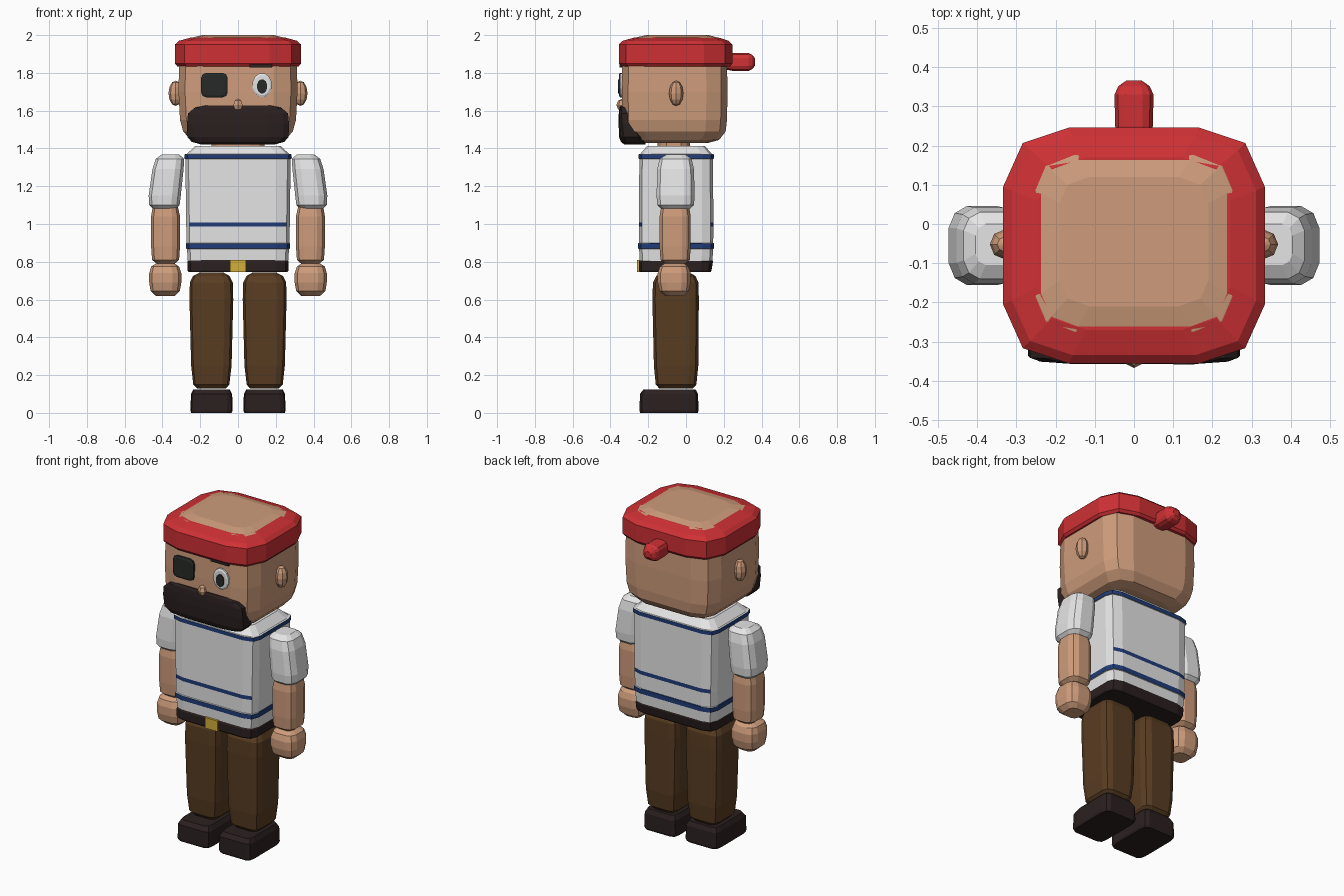
import bpy, bmesh, math


def mat(name, r, g, b):
    m = bpy.data.materials.new(name)
    m.diffuse_color = (r, g, b, 1)
    return m


SKIN = mat("skin", 0.62, 0.335, 0.20)
WHITE = mat("white", 0.78, 0.78, 0.78)
RED = mat("red", 0.62, 0.03, 0.035)
BLUE = mat("navy", 0.015, 0.045, 0.19)
BROWN = mat("trouser brown", 0.10, 0.046, 0.016)
DARK = mat("dark brown", 0.024, 0.014, 0.014)
BLACK = mat("charcoal", 0.02, 0.023, 0.021)
GOLD = mat("gold", 0.65, 0.43, 0.04)

# quarter outlines of the rounded rectangles, as fractions of the half sizes
SOFT = [(1, .45), (.82, .82), (.45, 1)]
BOXY = [(1, .6), (.89, .88), (.6, 1)]
SQUARE = [(1, .7), (.94, .92), (.74, 1)]


def outline(q):
    r = q[::-1]
    return (q + [(-x, y) for x, y in r] + [(-x, -y) for x, y in q]
            + [(x, -y) for x, y in r])


def finish(name, bm, mats):
    bmesh.ops.recalc_face_normals(bm, faces=bm.faces)
    me = bpy.data.meshes.new(name)
    bm.to_mesh(me)
    bm.free()
    for m in mats:
        me.materials.append(m)
    ob = bpy.data.objects.new(name, me)
    bpy.context.collection.objects.link(ob)
    return ob


def loft(name, rings, q, *mats, axis='z', rule=None):
    """Skin rings of (height, a_min, a_max, b_min, b_max)."""
    bm = bmesh.new()
    loops = []
    for h, a0, a1, b0, b1 in rings:
        pts = [((a0 + a1) / 2 + u * (a1 - a0) / 2, (b0 + b1) / 2 + v * (b1 - b0) / 2)
               for u, v in outline(q)]
        loops.append([bm.verts.new((a, b, h) if axis == 'z' else (a, h, b)) for a, b in pts])
    n = len(loops[0])
    for lo, hi in zip(loops, loops[1:]):
        for i in range(n):
            bm.faces.new((lo[i], lo[(i + 1) % n], hi[(i + 1) % n], hi[i]))
    bm.faces.new(loops[0])
    bm.faces.new(loops[-1])
    bmesh.ops.recalc_face_normals(bm, faces=bm.faces)
    if rule:
        for f in bm.faces:
            f.material_index = rule(f)
    return finish(name, bm, mats)


def ball(name, loc, size, m, seg=8, rings=6):
    bm = bmesh.new()
    bmesh.ops.create_uvsphere(bm, u_segments=seg, v_segments=rings, radius=1)
    bmesh.ops.scale(bm, vec=size, verts=bm.verts)
    bmesh.ops.translate(bm, vec=loc, verts=bm.verts)
    return finish(name, bm, [m])


def box(name, x, y, z, m):
    bm = bmesh.new()
    bmesh.ops.create_cube(bm, size=1)
    for v in bm.verts:
        v.co = [r[0] if c < 0 else r[1] for c, r in zip(v.co, (x, y, z))]
    return finish(name, bm, [m])


# head and neck
loft("head", [(1.43, -.19, .19, -.24, .12), (1.445, -.25, .25, -.295, .175),
              (1.49, -.29, .29, -.33, .21), (1.55, -.307, .307, -.338, .217),
              (1.70, -.315, .315, -.34, .22), (1.95, -.31, .31, -.335, .215),
              (1.985, -.25, .25, -.275, .175), (2.0, -.19, .19, -.21, .12)], BOXY, SKIN)
loft("neck", [(1.38, -.14, .14, -.15, .02), (1.46, -.14, .14, -.15, .02)], SOFT, SKIN)

# headscarf band and its knot
loft("headscarf", [(1.835, -.322, .322, -.345, .235), (1.85, -.334, .334, -.356, .246),
                   (1.95, -.334, .334, -.356, .246), (1.97, -.312, .312, -.335, .225),
                   (1.988, -.246, .246, -.27, .17)],
     [(1, .5), (.85, .87), (.5, 1)], RED)
loft("scarf_knot", [(.2, -.04, .04, 1.82, 1.895), (.25, -.048, .048, 1.81, 1.905),
                    (.33, -.05, .05, 1.81, 1.905), (.352, -.04, .04, 1.82, 1.895),
                    (.366, -.02, .02, 1.84, 1.875)], SOFT, RED, axis='y')

# face
loft("eye_patch", [(-.355, -.185, -.065, 1.68, 1.79), (-.35, -.195, -.055, 1.67, 1.8),
                   (-.335, -.195, -.055, 1.67, 1.8)], BOXY, BLACK, axis='y')
ROUND = [(math.cos(a), math.sin(a)) for a in (math.pi / 12, math.pi / 4, 5 * math.pi / 12)]
loft("eye_white", [(-.353, .085, .17, 1.682, 1.788), (-.348, .075, .18, 1.67, 1.8),
                   (-.32, .075, .18, 1.67, 1.8)], ROUND, WHITE, axis='y')
loft("pupil", [(-.359, .1, .155, 1.69, 1.767), (-.35, .1, .155, 1.69, 1.767)],
     ROUND, BLACK, axis='y')
box("eyebrow", (.06, .18), (-.352, -.33), (1.828, 1.848), DARK)
ball("nose", (0, -.342, 1.63), (.028, .026, .032), SKIN, 6, 4)
loft("beard", [(1.42, -.19, .19, -.325, -.215), (1.435, -.245, .245, -.345, -.215),
               (1.46, -.268, .268, -.354, -.225), (1.53, -.27, .27, -.357, -.26),
               (1.585, -.265, .265, -.356, -.285), (1.615, -.23, .23, -.352, -.3),
               (1.628, -.17, .17, -.345, -.31)], BOXY, DARK)

# shirt: stripes at two heights, plus one across the flat front and back only
def shirt_rule(f):
    z = f.calc_center_median().z
    if abs(f.normal.z) > .9:
        return 0
    if 1.345 < z < 1.37 or .868 < z < .9:
        return 1
    return int(.985 < z < 1.01 and abs(f.normal.y) > .95)


loft("shirt", [(.79, -.265, .265, -.245, .14), (.868, -.27, .27, -.248, .143),
               (.87, -.276, .276, -.254, .148), (.898, -.276, .276, -.254, .148),
               (.9, -.272, .272, -.248, .144), (.986, -.274, .274, -.249, .145),
               (1.009, -.274, .274, -.249, .145), (1.345, -.279, .279, -.247, .143),
               (1.346, -.285, .285, -.252, .148), (1.369, -.283, .283, -.252, .148),
               (1.37, -.272, .272, -.243, .138), (1.413, -.225, .225, -.205, .1)],
     SQUARE, WHITE, BLUE, rule=shirt_rule)

# belt
loft("belt", [(.745, -.262, .262, -.245, .13), (.755, -.268, .268, -.25, .135),
              (.8, -.268, .268, -.25, .143), (.81, -.262, .262, -.245, .14)], SQUARE, DARK)
box("buckle", (-.043, .043), (-.259, -.24), (.745, .81), GOLD)

# limbs, given for the +x side and mirrored
LIMBS = [
    ("ear", SOFT, SKIN, None),
    ("sleeve", SOFT, WHITE, [(1.08, .33, .45, -.13, .02), (1.1, .309, .47, -.152, .042),
                             (1.15, .303, .473, -.156, .046), (1.29, .288, .453, -.152, .042),
                             (1.345, .285, .435, -.14, .03), (1.367, .31, .405, -.105, 0)]),
    ("forearm", SOFT, SKIN, [(.79, .335, .43, -.11, -.005), (.81, .312, .455, -.135, .02),
                             (.88, .307, .46, -.14, .025), (1.04, .307, .46, -.14, .025),
                             (1.1, .32, .45, -.13, .015)]),
    ("hand", SOFT, SKIN, [(.62, .335, .435, -.11, -.01), (.645, .308, .463, -.14, .015),
                          (.69, .3, .47, -.15, .025), (.74, .3, .47, -.15, .025),
                          (.775, .312, .46, -.138, .013), (.793, .34, .43, -.11, -.01)]),
    ("trouser_leg", BOXY, BROWN, [(.128, .065, .215, -.14, .035), (.15, .046, .237, -.16, .055),
                                  (.25, .034, .248, -.17, .065), (.6, .025, .257, -.178, .068),
                                  (.69, .027, .255, -.175, .066), (.725, .045, .238, -.157, .05),
                                  (.742, .075, .205, -.13, .02)]),
    ("shoe", SQUARE, DARK, [(0, .034, .248, -.243, .062), (.012, .028, .252, -.246, .066),
                            (.1, .031, .249, -.244, .064), (.125, .045, .236, -.225, .05)]),
]
for side, s in (("left", 1), ("right", -1)):
    for name, q, m, rings in LIMBS:
        if rings is None:
            ball(f"{side}_{name}", (s * .33, -.052, 1.692), (.038, .038, .067), m, 8, 6)
            continue
        loft(f"{side}_{name}", [(h, *sorted((s * a, s * b)), c, d) for h, a, b, c, d in rings], q, m)
